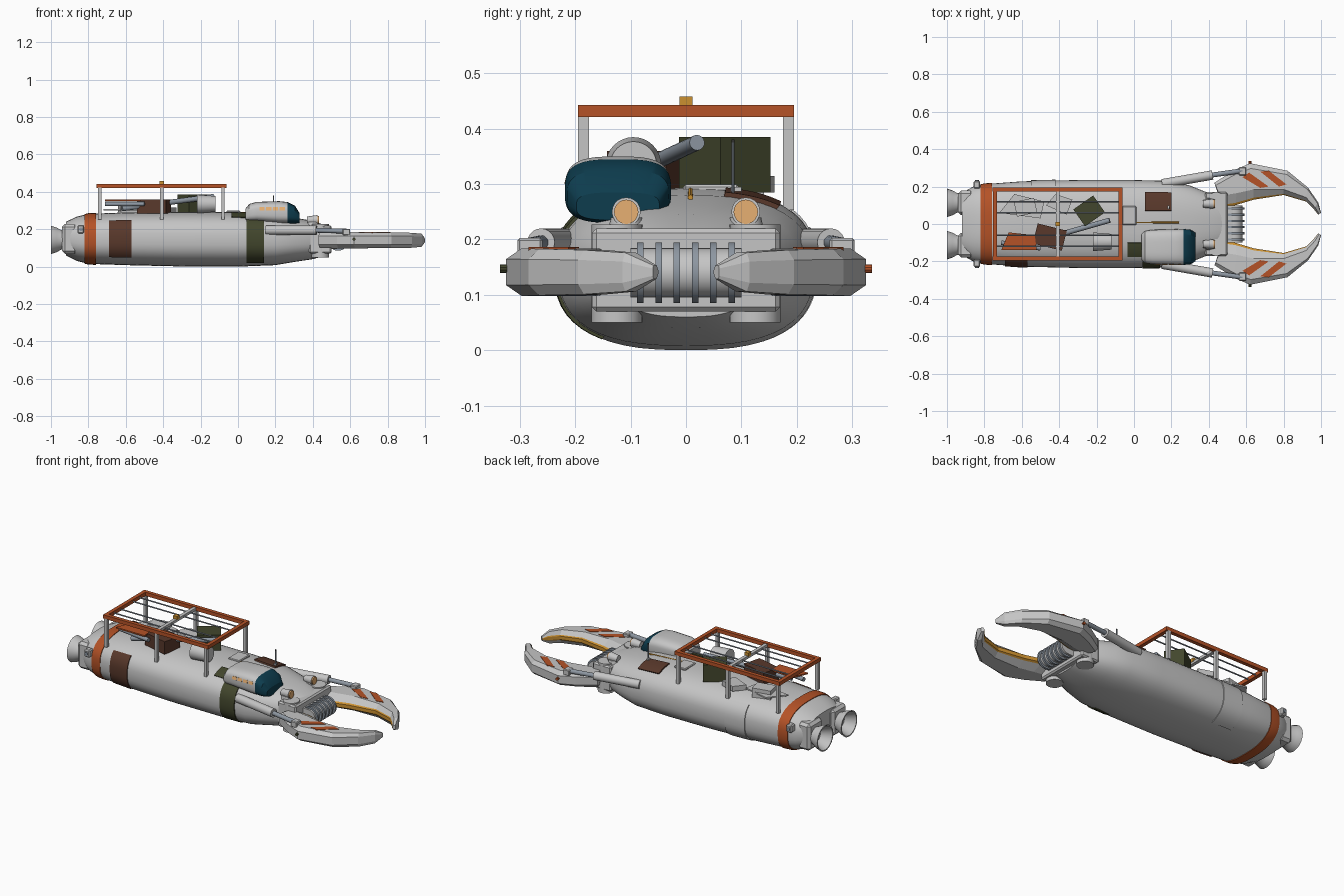
import bpy, bmesh
from math import cos, sin, radians, tau, pi
from mathutils import Vector, Matrix

cube = bpy.data.objects.get("Cube")
if cube:
    bpy.data.objects.remove(cube, do_unlink=True)


def material(name, r, g, b):
    m = bpy.data.materials.new(name)
    m.use_nodes = True
    m.diffuse_color = (r, g, b, 1)
    m.node_tree.nodes["Principled BSDF"].inputs["Base Color"].default_value = (r, g, b, 1)
    return m


GREY = material("hull grey", .56, .56, .56)
STEEL = material("blue steel", .27, .31, .36)
ORANGE = material("burnt orange", .46, .085, .02)
BROWN = material("rust brown", .10, .04, .024)
OLIVE = material("olive", .055, .062, .026)
TEAL = material("teal glass", .004, .045, .075)
YELLOW = material("amber yellow", .60, .28, .03)
LAMP = material("warm lamp", .85, .46, .18)
DARK = material("dark metal", .03, .03, .03)


def finish(name, bm, *mats, smooth=True):
    bmesh.ops.recalc_face_normals(bm, faces=bm.faces)
    mesh = bpy.data.meshes.new(name)
    bm.to_mesh(mesh)
    bm.free()
    for m in mats:
        mesh.materials.append(m)
    ob = bpy.data.objects.new(name, mesh)
    bpy.context.collection.objects.link(ob)
    if smooth:
        bpy.ops.object.select_all(action='DESELECT')
        ob.select_set(True)
        bpy.context.view_layer.objects.active = ob
        bpy.ops.object.shade_smooth_by_angle(angle=radians(32))
    return ob


def loft(name, rings, *mats, rule=None, smooth=True):
    """Skin closed rings of points; rule(center, ring_index, side) picks a material slot."""
    bm = bmesh.new()
    vs = [[bm.verts.new(p) for p in ring] for ring in rings]
    n = len(vs[0])
    for i in range(len(vs) - 1):
        for j in range(n):
            k = (j + 1) % n
            f = bm.faces.new((vs[i][j], vs[i][k], vs[i + 1][k], vs[i + 1][j]))
            if rule:
                f.material_index = rule(f.calc_center_median(), i, j)
    for i in (0, -1):
        f = bm.faces.new(vs[i])
        if rule:
            f.material_index = rule(f.calc_center_median(), i, -1)
    return finish(name, bm, *mats, smooth=smooth)


def box(name, c, size, mat, rot=(0, 0, 0), bevel=0):
    bm = bmesh.new()
    bmesh.ops.create_cube(bm, size=1, matrix=Matrix.Diagonal((*size, 1)))
    if bevel:
        bmesh.ops.bevel(bm, geom=bm.edges[:], offset=bevel, segments=1, affect='EDGES')
    ob = finish(name, bm, mat, smooth=False)
    ob.location = c
    ob.rotation_euler = [radians(a) for a in rot]
    return ob


def tube(name, p0, p1, r0, mat, r1=None, seg=20):
    p0, p1 = Vector(p0), Vector(p1)
    d = p1 - p0
    bm = bmesh.new()
    m = Matrix.Translation((p0 + p1) / 2) @ d.to_track_quat('Z', 'Y').to_matrix().to_4x4()
    bmesh.ops.create_cone(bm, cap_ends=True, segments=seg, radius1=r0,
                          radius2=r0 if r1 is None else r1, depth=d.length, matrix=m)
    return finish(name, bm, mat)


def prism(name, pts, z0, z1, mat):
    return loft(name, [[(x, y, z) for x, y in pts] for z in (z0, z1)], mat, smooth=False)


def rounded(x, a, cy, w, z0, z1, power):
    """Point on a superellipse section; angle 0 is +y, 90 is up."""
    c, s = cos(radians(a)), sin(radians(a))
    e = lambda v: (1 if v > 0 else -1) * abs(v) ** (2 / power)
    return (x, cy + w * e(c), (z0 + z1) / 2 + (z1 - z0) / 2 * e(s))


# Hull stations: x, half width, bottom, top
HULL = [(-.92, .165, .06, .24), (-.86, .2, .03, .268), (-.8, .213, .015, .282),
        (-.6, .228, .008, .29), (-.3, .235, .001, .293), (0, .235, 0, .292),
        (.2, .23, .008, .28), (.3, .205, .025, .262), (.4, .165, .04, .245), (.47, .13, .06, .22)]


def hull_point(x, a, off=0):
    for p, q in zip(HULL, HULL[1:]):
        if x <= q[0]:
            break
    t = (x - p[0]) / (q[0] - p[0])
    w, z0, z1 = [p[i] + (q[i] - p[i]) * t for i in (1, 2, 3)]
    return rounded(x, a, 0, w + off, max(z0 - off, 0), z1 + off, 2.6)


def skin(name, x0, x1, a0, a1, mat, off=.005):
    rings = []
    for i in range(5):
        x = x0 + (x1 - x0) * i / 4
        arc = [a0 + (a1 - a0) * j / 16 for j in range(17)]
        rings.append([hull_point(x, a, off) for a in arc]
                     + [hull_point(x, a, -.008) for a in reversed(arc)])
    return loft(name, rings, mat)


CIRCLE = [360 * i / 48 for i in range(48)]
loft("hull", [[hull_point(s[0], a) for a in CIRCLE] for s in HULL], GREY)
loft("rear_band", [[hull_point(x, a, .004) for a in CIRCLE] for x in (-.82, -.8, -.76)], ORANGE)
skin("rust_patch", -.69, -.57, 142, 218, BROWN)
skin("olive_patch", .045, .14, 125, 236, OLIVE)
skin("olive_roof_patch", -.035, .04, 109, 132, OLIVE)
skin("side_panel", -.55, -.42, -60, 40, GREY)
skin("roof_hatch", .06, .2, 50, 78, BROWN, .008)

# Cabin with glazed nose and lit side windows
CABIN = [(.04, .24, .31, .07), (.06, .24, .335, .086), (.1, .24, .346, .092), (.22, .23, .35, .095),
         (.265, .23, .345, .096), (.305, .23, .325, .092), (.33, .235, .285, .075)]
loft("cabin", [[rounded(x, a, -.123, w, z0, z1, 3.2) for a in CIRCLE] for x, z0, z1, w in CABIN],
     GREY, TEAL, rule=lambda c, i, j: int(c.x > .265))
for i in range(4):
    box("cabin_window", (.128 + i * .036, -.214, .308), (.028, .008, .018), LAMP, (-14, 0, 0))

# Roof details
tube("antenna", (.19, .085, .27), (.19, .085, .375), .003, STEEL, seg=8)
box("antenna_tip", (.19, .085, .378), (.006, .006, .006), DARK)
box("hatch_handle", (.185, .09, .291), (.012, .02, .008), GREY)
tube("roof_pipe", (-.06, .008, .292), (.24, .008, .276), .005, YELLOW, seg=8)
box("roof_vent", (-.025, .045, .292), (.075, .1, .014), GREY, bevel=.004)

# Rack over the cargo
for s in (-1, 1):
    box("rack_side_rail", (-.408, s * .184, .432), (.695, .022, .022), ORANGE)
    box("rack_end_rail", (-.408 + s * .336, 0, .432), (.022, .346, .022), ORANGE)
    for x in (-.74, -.408, -.08):
        box("rack_leg", (x, s * .185, .338), (.018, .02, .17), GREY)
    for y in (.06, .12):
        tube("rack_rod", (-.74, s * y, .43), (-.08, s * y, .43), .004, STEEL, seg=8)
box("rack_crossbar", (-.408, 0, .432), (.02, .35, .016), GREY)
box("rack_beacon", (-.408, 0, .447), (.024, .024, .022), YELLOW)

# Salvage cargo
box("olive_crate", (-.24, .07, .335), (.13, .11, .1), OLIVE, (0, 0, 35))
box("brown_crate", (-.45, -.07, .322), (.16, .11, .075), BROWN, (0, 0, -14))
prism("orange_scrap", [(-.71, -.14), (-.67, -.045), (-.53, -.06), (-.52, -.14)], .352, .36, ORANGE)
prism("scrap_plate", [(-.72, .06), (-.64, .16), (-.48, .12), (-.5, .03)], .3, .308, GREY)
prism("scrap_wedge", [(-.47, .1), (-.42, .16), (-.33, .13), (-.36, .05)], .285, .315, GREY)
box("grey_crate", (-.58, .09, .3), (.11, .08, .06), GREY, (0, 0, 12))
tube("scrap_pipe", (-.62, -.12, .31), (-.13, .02, .375), .014, STEEL)
tube("short_pipe", (-.71, -.1, .335), (-.5, -.13, .335), .012, STEEL)
tube("drum", (-.22, -.095, .335), (-.12, -.095, .335), .05, GREY, .042, seg=32)

# Engines
for s in (-1, 1):
    box("engine_mount", (-.9, s * .113, .148), (.08, .13, .16), GREY, bevel=.015)
    prof = [(-.92, .05), (-.945, .052), (-.97, .066), (-1, .076), (-1, .069), (-.965, .055), (-.94, .04)]
    loft("engine_nozzle", [[(x, s * .113 + r * cos(tau * i / 32), .143 + r * sin(tau * i / 32))
                            for i in range(32)] for x, r in prof], GREY)
    box("thruster_pod", (-.84, s * .21, .2), (.035, .04, .045), GREY, bevel=.006)
    tube("thruster_jet", (-.84, s * .22, .2), (-.84, s * .235, .2), .01, STEEL, seg=12)

# Front head with ribbed winch
box("head_block", (.44, 0, .145), (.12, .34, .15), GREY, bevel=.008)
box("head_neck", (.35, 0, .14), (.14, .26, .16), GREY, bevel=.02)
tube("winch_drum", (.535, -.1, .14), (.535, .1, .14), .044, GREY, seg=32)
box("winch_base", (.5, 0, .14), (.06, .2, .09), GREY)
for i in range(6):
    y = -.0825 + i * .033
    tube("winch_rib", (.535, y - .006, .14), (.535, y + .006, .14), .055, STEEL, seg=32)

# Claw stations: blade edge, inner top edge, outer edge, half height
CLAW = [((.47, .09), (.46, .15), (.43, .22), .042), ((.54, .1), (.55, .165), (.53, .285), .043),
        ((.64, .13), (.64, .185), (.62, .325), .043), ((.8, .155), (.8, .185), (.82, .285), .042),
        ((.92, .12), (.92, .142), (.93, .195), .04), ((.965, .075), (.968, .09), (.985, .115), .035),
        ((.985, .05), (.99, .053), (1, .06), .012)]


def claw_ring(edge, inner, outer, h, s):
    e, t, o = Vector(edge), Vector(inner), Vector(outer)
    half = [(e, .25), (e.lerp(t, .2), .4), (t, 1), (o.lerp(t, .2), 1), (o, .55)]
    pts = [(p, k) for p, k in half] + [(p, -k) for p, k in reversed(half)]
    return [(p.x, s * p.y, .141 + k * h) for p, k in pts]


for s in (-1, 1):
    loft("claw", [claw_ring(*c, s) for c in CLAW], GREY, YELLOW, smooth=False,
         rule=lambda c, i, j: int(j in (0, 8, 9) and i >= 0))
    for pts in ([(.58, .25), (.615, .275), (.72, .2), (.675, .193)],
                [(.675, .28), (.72, .285), (.815, .212), (.775, .2)]):
        prism("claw_stripe", [(x, s * y) for x, y in pts], .18, .186, ORANGE)
    tube("claw_bolt", (.62, s * .315, .147), (.62, s * .336, .147), .008,
         ORANGE if s > 0 else OLIVE, seg=10)
    tube("claw_hinge", (.44, s * .125, .05), (.44, s * .125, .227), .046, GREY, seg=32)
    # Hydraulic ram
    tube("ram_cylinder", (.15, s * .215, .195), (.42, s * .262, .195), .025, GREY)
    tube("ram_rod", (.4, s * .259, .195), (.58, s * .285, .19), .013, STEEL)
    box("ram_clevis", (.58, s * .282, .185), (.04, .045, .035), GREY, bevel=.004)
    # Headlamp
    tube("headlamp_base", (.4, s * .108, .2), (.4, s * .108, .24), .036, GREY, .028)
    tube("headlamp_housing", (.37, s * .108, .248), (.425, s * .108, .25), .02, GREY, .026)
    tube("headlamp_lens", (.424, s * .108, .25), (.432, s * .108, .25), .022, LAMP)
